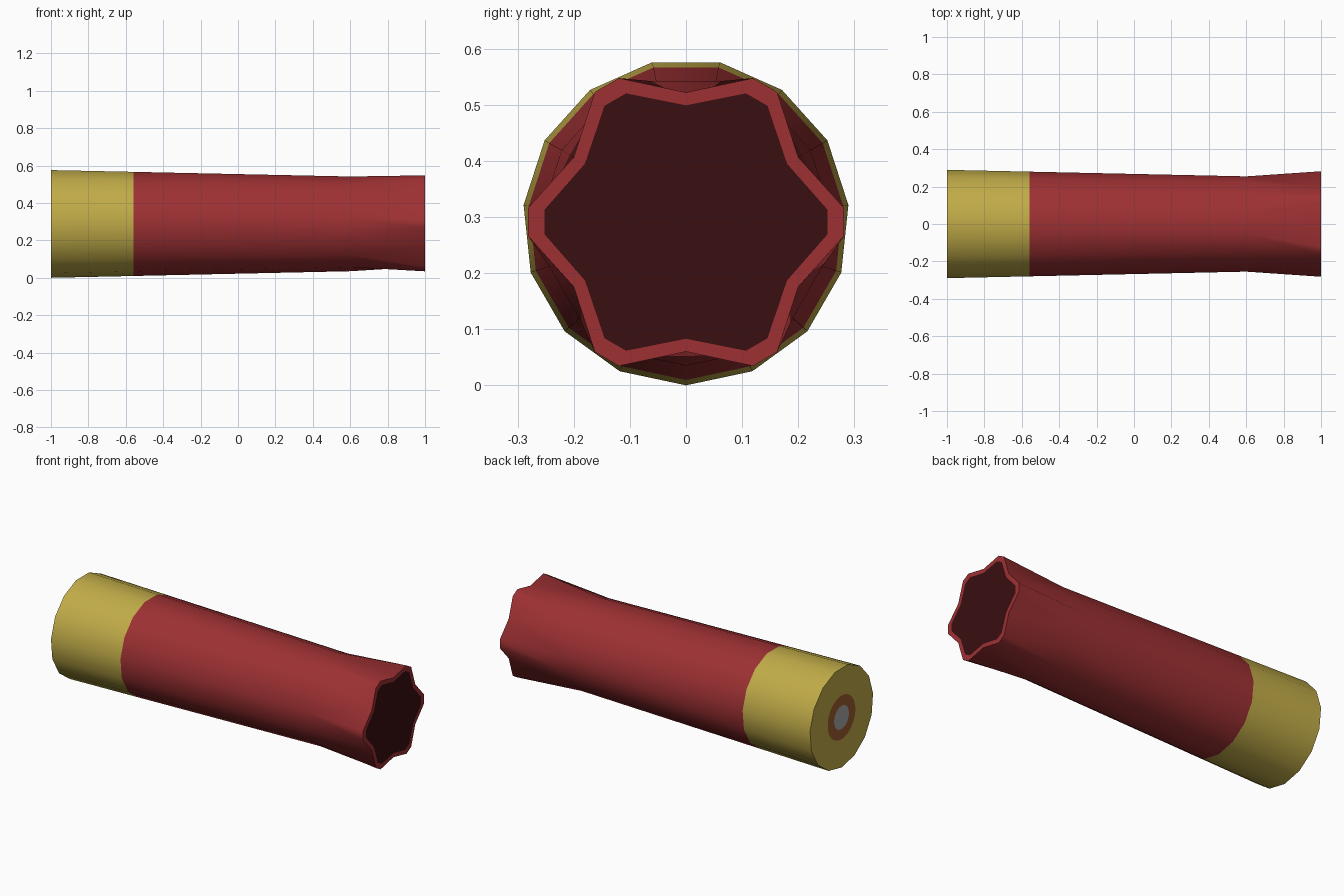
import bpy, math

if "Cube" in bpy.data.objects:
    bpy.data.objects.remove(bpy.data.objects["Cube"])

CZ = 0.291  # height of the long axis


def material(name, rgb):
    m = bpy.data.materials.new(name)
    m.diffuse_color = (*rgb, 1)
    m.use_nodes = True
    m.node_tree.nodes["Principled BSDF"].inputs["Base Color"].default_value = m.diffuse_color
    return m


brass = material("brass", (0.53, 0.41, 0.065))
red = material("red plastic", (0.34, 0.03, 0.033))
dark = material("dark red", (0.041, 0.0045, 0.005))
brown = material("copper brown", (0.35, 0.11, 0.03))
grey = material("primer grey", (0.40, 0.40, 0.40))


def circle(x, r, n=15):
    return [(x, r, 360 * i / n) for i in range(n)]


def star(x, tip, notch):
    # six blunt tips with a notch between each pair
    pts = []
    for k in range(6):
        pts += [(x, notch, 60 * k), (x, tip, 60 * k + 25), (x, tip, 60 * k + 35)]
    return pts


def point(x):
    return [(x, 0, 0)]


def stitch(a, b, oa, ob):
    """Join two rings by angle, also when their vertex counts differ."""
    na, nb, faces = len(a), len(b), []
    if na == 1:
        return [(oa, ob + (j + 1) % nb, ob + j) for j in range(nb)]
    if nb == 1:
        return [(oa + i, oa + (i + 1) % na, ob) for i in range(na)]
    i = j = 0
    while i < na or j < nb:
        ta = a[i + 1][2] if i + 1 < na else 360 if i < na else 999
        tb = b[j + 1][2] if j + 1 < nb else 360 if j < nb else 999
        a0, a1, b0, b1 = oa + i % na, oa + (i + 1) % na, ob + j % nb, ob + (j + 1) % nb
        if abs(ta - tb) < 1e-4:
            faces.append((a0, a1, b1, b0))
            i, j = i + 1, j + 1
        elif ta < tb:
            faces.append((a0, a1, b0))
            i += 1
        else:
            faces.append((a0, b1, b0))
            j += 1
    return faces


def build(name, mat, rings):
    verts, faces, offs = [], [], []
    for ring in rings:
        offs.append(len(verts))
        for x, r, deg in ring:
            t = math.radians(deg - 90)
            verts.append((x, r * math.cos(t), CZ + r * math.sin(t)))
    for k in range(len(rings) - 1):
        faces += stitch(rings[k], rings[k + 1], offs[k], offs[k + 1])
    me = bpy.data.meshes.new(name)
    me.from_pydata(verts, [], faces)
    me.materials.append(mat)
    ob = bpy.data.objects.new(name, me)
    bpy.context.collection.objects.link(ob)
    bpy.ops.object.select_all(action='DESELECT')
    ob.select_set(True)
    bpy.context.view_layer.objects.active = ob
    bpy.ops.object.shade_smooth_by_angle(angle=math.radians(45))
    return ob


# Primer disc and its surround, flush with the rear face
build("primer", grey, [point(-1), circle(-1, 0.068, 30)])
build("primer_surround", brown, [circle(-1, 0.068, 30), circle(-1, 0.127, 30)])
# Brass head: rear face and the first stretch of wall
build("brass_head", brass, [circle(-1, 0.127, 30), circle(-1, 0.291), circle(-0.56, 0.2814)])
# Plastic hull: tapering tube, flared star mouth and flat rim
build("plastic_hull", red, [circle(-0.56, 0.2814), circle(0.6, 0.256),
                            star(1, 0.283, 0.231), star(1, 0.253, 0.208)])
# Dark mouth
build("mouth", dark, [star(1, 0.253, 0.208), point(1)])
